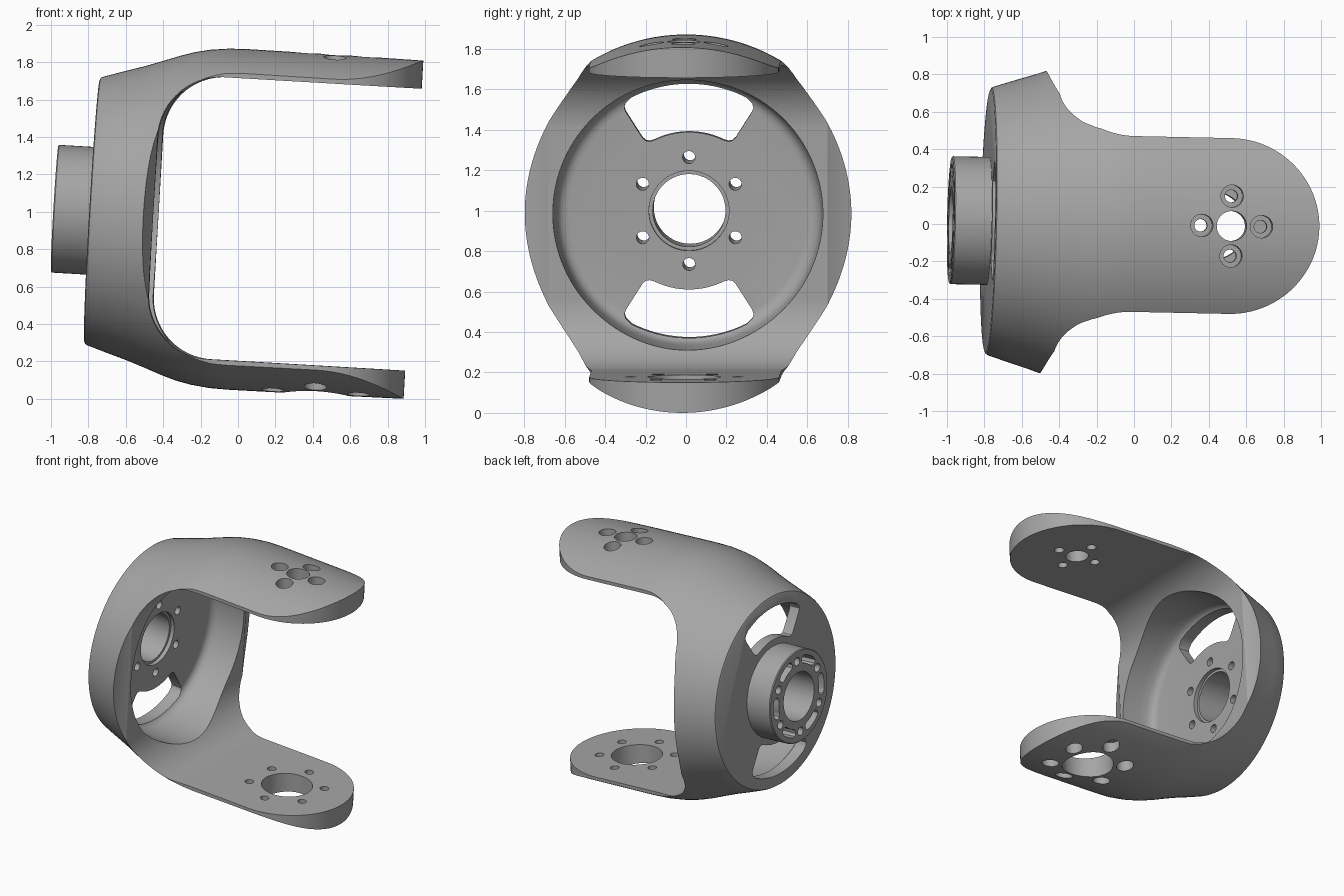
import bpy, bmesh, math
from mathutils import Matrix, Vector

if "Cube" in bpy.data.objects:
    bpy.data.objects.remove(bpy.data.objects["Cube"])

# Local frame: u (x) = hub axis, y = side, w (z) = arm direction; tilted at the end.
AXES = {
    'x': lambda a, b, s: Vector((s, a, b)),
    'y': lambda a, b, s: Vector((a, s, b)),
    'z': lambda a, b, s: Vector((a, b, s)),
}


def arc(cx, cy, r, a0, a1, n):
    return [(cx + r * math.cos(math.radians(a0 + (a1 - a0) * i / n)),
             cy + r * math.sin(math.radians(a0 + (a1 - a0) * i / n))) for i in range(n + 1)]


def polar(r, deg):
    return (r * math.cos(math.radians(deg)), r * math.sin(math.radians(deg)))


def loft(bm, axis, sections):
    """Closed solid through (position, outline) sections along an axis."""
    loops = [[bm.verts.new(AXES[axis](a, b, s)) for a, b in pts] for s, pts in sections]
    n = len(loops[0])
    for A, B in zip(loops, loops[1:]):
        for i in range(n):
            j = (i + 1) % n
            bm.faces.new((A[i], A[j], B[j], B[i]))
    bm.faces.new(loops[0])
    bm.faces.new(loops[-1][::-1])


def lathe(bm, axis, profile, c=(0, 0), n=32):
    loft(bm, axis, [(s, arc(c[0], c[1], r, 0, 360, n)[:-1]) for s, r in profile])


def finish(bm, name):
    bmesh.ops.recalc_face_normals(bm, faces=bm.faces[:])
    me = bpy.data.meshes.new(name)
    bm.to_mesh(me)
    bm.free()
    ob = bpy.data.objects.new(name, me)
    bpy.context.collection.objects.link(ob)
    return ob


def combine(target, bm, op):
    """Apply a boolean with a temporary solid."""
    tool = finish(bm, "cutter")
    m = target.modifiers.new("cut", 'BOOLEAN')
    m.operation, m.solver, m.object = op, 'EXACT', tool
    bpy.context.view_layer.update()
    dg = bpy.context.evaluated_depsgraph_get()
    new = bpy.data.meshes.new_from_object(target.evaluated_get(dg))
    target.modifiers.clear()
    target.data = new
    bpy.data.objects.remove(tool)


# Turned outer body: flared cup running into a cylinder
bm = bmesh.new()
lathe(bm, 'x', [(-.782, .70), (-.777, .712), (-.765, .719), (-.66, .753), (-.55, .787),
                (-.45, .822), (-.36, .855), (-.28, .88), (-.2, .897), (-.1, .909),
                (0, .912), (.5, .91), (1.0, .905)], n=144)
yoke = finish(bm, "yoke_bracket")

# Plan outline: wide cup, concave shoulders, round-ended arms
half = [(-.95, .925)] + arc(-.05, .925, .455, 180, 270, 28)
tip = arc(.47, 0, .47, 90, -90, 48)
plan = half + tip + [(u, -y) for u, y in reversed(half)]
bm = bmesh.new()
loft(bm, 'z', [(-1.2, plan), (1.2, plan)])
combine(yoke, bm, 'INTERSECT')

# Gap between the arms, with rounded inner corners
gap = ([(1.3, .755)] + arc(-.11, .425, .33, 90, 180, 24)
       + arc(-.11, -.425, .33, 180, 270, 24) + [(1.3, -.755)])
bm = bmesh.new()
loft(bm, 'y', [(-1.2, gap), (1.2, gap)])
combine(yoke, bm, 'DIFFERENCE')

# Bowl inside the cup
bm = bmesh.new()
lathe(bm, 'x', [(-.70, .59), (-.697, .612), (-.687, .632), (-.668, .647), (-.64, .656),
                (-.58, .662), (-.46, .668), (-.1, .672)], n=120)
combine(yoke, bm, 'DIFFERENCE')

# Hub on the back plate
bm = bmesh.new()
lathe(bm, 'x', [(-.982, .336), (-.976, .342), (-.74, .342)], n=96)
combine(yoke, bm, 'UNION')

# Hub bore, screw holes, blind slots and plate windows
bm = bmesh.new()
lathe(bm, 'x', [(-1.1, .18), (-.73, .18), (-.73, .198), (-.6, .198)], n=64)
for k in range(6):
    a = 90 + 60 * k
    lathe(bm, 'x', [(-1.1, .031), (-.6, .031)], polar(.265, a), 24)
    b = a + 30
    slot = ([polar(.298, b + d) for d in range(-12, 13, 4)]
            + [polar(.290, b + 16), polar(.268, b + 18), polar(.246, b + 16)]
            + [polar(.238, b + d) for d in range(12, -13, -4)]
            + [polar(.246, b - 16), polar(.268, b - 18), polar(.290, b - 16)])
    loft(bm, 'x', [(-1.1, slot), (-.86, slot)])
for c in (90, -90):
    corner = [(.618, 30.5), (.603, 32), (.58, 32.5), (.43, 32.5), (.408, 31.7), (.395, 29.5)]
    win = ([polar(.63, c + d) for d in range(-27, 28, 3)]
           + [polar(r, c + d) for r, d in corner]
           + [polar(.39, c + d) for d in range(26, -27, -4)]
           + [polar(r, c - d) for r, d in reversed(corner)])
    loft(bm, 'x', [(-.9, win), (-.63, win)])
combine(yoke, bm, 'DIFFERENCE')

# Arm holes: small pattern on the top arm, large bearing pattern on the bottom arm
bm = bmesh.new()
lathe(bm, 'z', [(.6, .08), (1.1, .08)], (.47, 0), 48)
lathe(bm, 'z', [(-.6, .18), (-1.1, .18)], (.47, 0), 64)


def screw_holes(side, count, ring, r, start):
    for k in range(count):
        x, y = polar(ring, start + 360 * k / count)
        lathe(bm, 'z', [(side * .6, r), (side * .81, r), (side * .81, .06), (side * 1.1, .06)],
              (.47 + x, y), 32)


screw_holes(1, 4, .16, .034, 0)
screw_holes(-1, 6, .265, .031, 90)
combine(yoke, bm, 'DIFFERENCE')

# Slight tilt of the whole part, then rest it on the floor
yoke.data.transform(Matrix.Rotation(math.radians(-1.2), 4, 'Z')
                    @ Matrix.Rotation(math.radians(3.35), 4, 'Y'))
low = min(v.co.z for v in yoke.data.vertices)
yoke.data.transform(Matrix.Translation((0, 0, -low)))

# Plain grey finish
grey = bpy.data.materials.new("grey_metal")
grey.diffuse_color = (.38, .38, .38, 1)
grey.use_nodes = True
grey.node_tree.nodes["Principled BSDF"].inputs["Base Color"].default_value = grey.diffuse_color
yoke.data.materials.clear()
yoke.data.materials.append(grey)
for p in yoke.data.polygons:
    p.material_index = 0
bpy.context.view_layer.objects.active = yoke
yoke.select_set(True)
bpy.ops.object.shade_smooth_by_angle(angle=math.radians(30))
